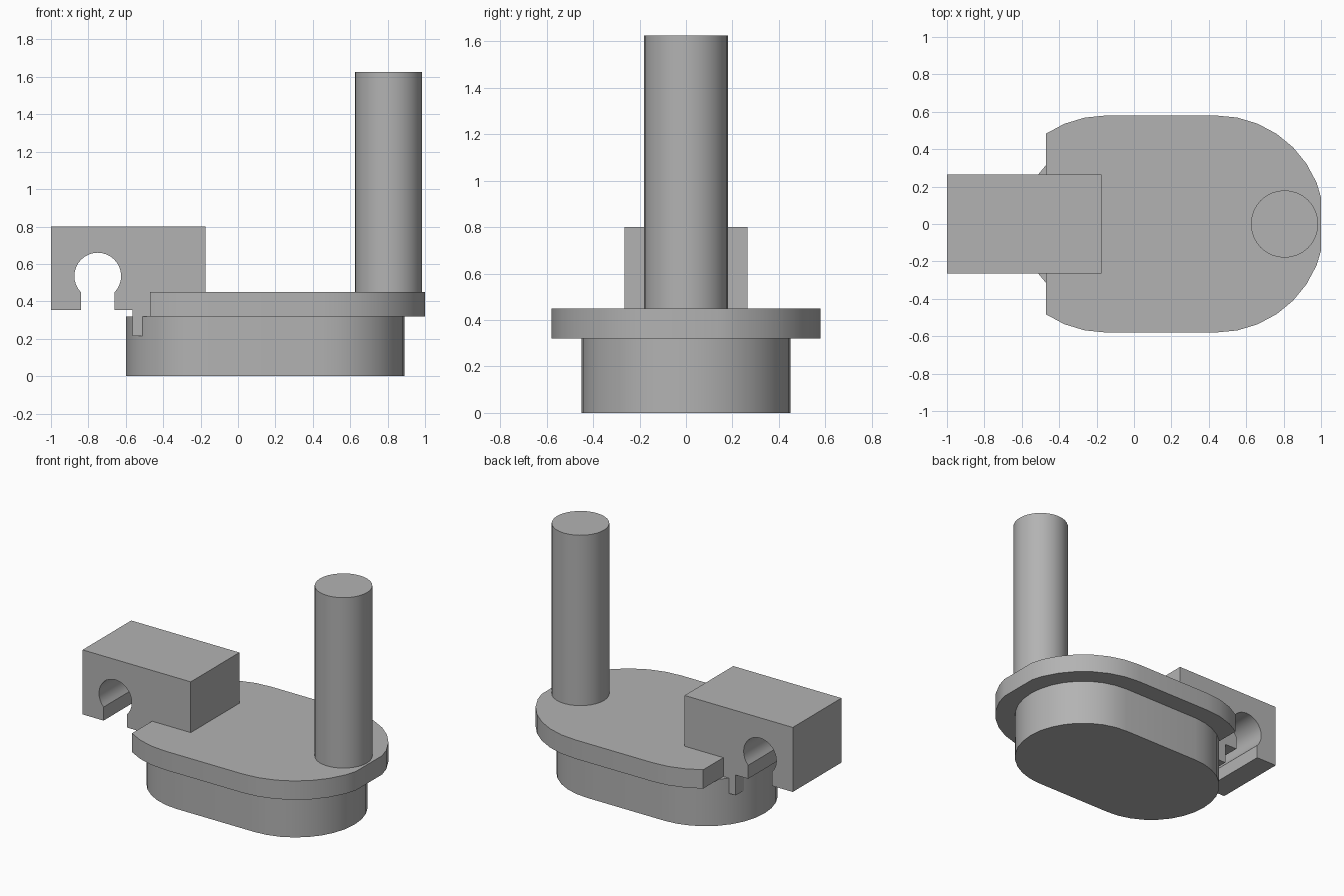
import bpy, bmesh, math
from mathutils import Vector, Matrix

cube = bpy.data.objects.get("Cube")
if cube:
    bpy.data.objects.remove(cube, do_unlink=True)

grey = bpy.data.materials.new("plain_grey")
grey.use_nodes = True
colour = (0.45, 0.45, 0.45, 1)
grey.diffuse_color = colour
grey.node_tree.nodes["Principled BSDF"].inputs["Base Color"].default_value = colour


def arc(cx, cy, radius, start, end, steps):
    """Points along an arc, angles in degrees."""
    angles = [math.radians(start + (end - start) * i / steps) for i in range(steps + 1)]
    return [(cx + radius * math.cos(a), cy + radius * math.sin(a)) for a in angles]


def stadium(left, right, radius):
    return arc(right, 0, radius, -90, 90, 16) + arc(left, 0, radius, 90, 270, 16)


def extrude(name, outline, bottom, top, clip=None, upright=False):
    """Extrude a flat outline; clip trims it in x, upright makes it an xz profile."""
    bm = bmesh.new()
    bm.faces.new([bm.verts.new((x, y, bottom)) for x, y in outline])
    if clip:
        for x, side in zip(clip, (-1, 1)):
            bmesh.ops.bisect_plane(bm, geom=bm.verts[:] + bm.edges[:] + bm.faces[:],
                                   plane_co=(x, 0, 0), plane_no=(side, 0, 0), clear_outer=True)
    made = bmesh.ops.extrude_face_region(bm, geom=bm.faces[:])
    moved = [v for v in made["geom"] if isinstance(v, bmesh.types.BMVert)]
    bmesh.ops.translate(bm, verts=moved, vec=Vector((0, 0, top - bottom)))
    if upright:
        bmesh.ops.transform(bm, matrix=Matrix.Rotation(math.pi / 2, 4, "X"), verts=bm.verts)
    bmesh.ops.recalc_face_normals(bm, faces=bm.faces[:])
    mesh = bpy.data.meshes.new(name)
    bm.to_mesh(mesh)
    bm.free()
    mesh.materials.append(grey)
    obj = bpy.data.objects.new(name, mesh)
    bpy.context.collection.objects.link(obj)
    bpy.ops.object.select_all(action="DESELECT")
    obj.select_set(True)
    bpy.context.view_layer.objects.active = obj
    bpy.ops.object.shade_smooth_by_angle(angle=math.radians(30))
    return obj


# Rounded base and the wider flange on it, trimmed flat at both ends
extrude("base", stadium(-0.15, 0.44, 0.45), 0, 0.32)
extrude("flange", stadium(-0.15, 0.44, 0.58), 0.32, 0.45, clip=(-0.47, 1.0))

# Upright post
extrude("post", arc(0.805, 0, 0.18, 0, 348.75, 31), 0.45, 1.625)

# Clip block with a keyhole slot and a small hook below
slot, radius, cx, cz, low = 0.09, 0.125, -0.75, 0.535, 0.355
mouth = math.degrees(math.acos(slot / radius))
profile = [(-1, 0.8), (-1, low), (cx - slot, low)]
profile += arc(cx, cz, radius, 180 + mouth, -mouth, 24)
profile += [(cx + slot, low), (-0.565, low), (-0.565, 0.215), (-0.51, 0.215),
            (-0.51, 0.32), (-0.175, 0.32), (-0.175, 0.8)]
extrude("clip_block", profile, -0.265, 0.265, upright=True)
